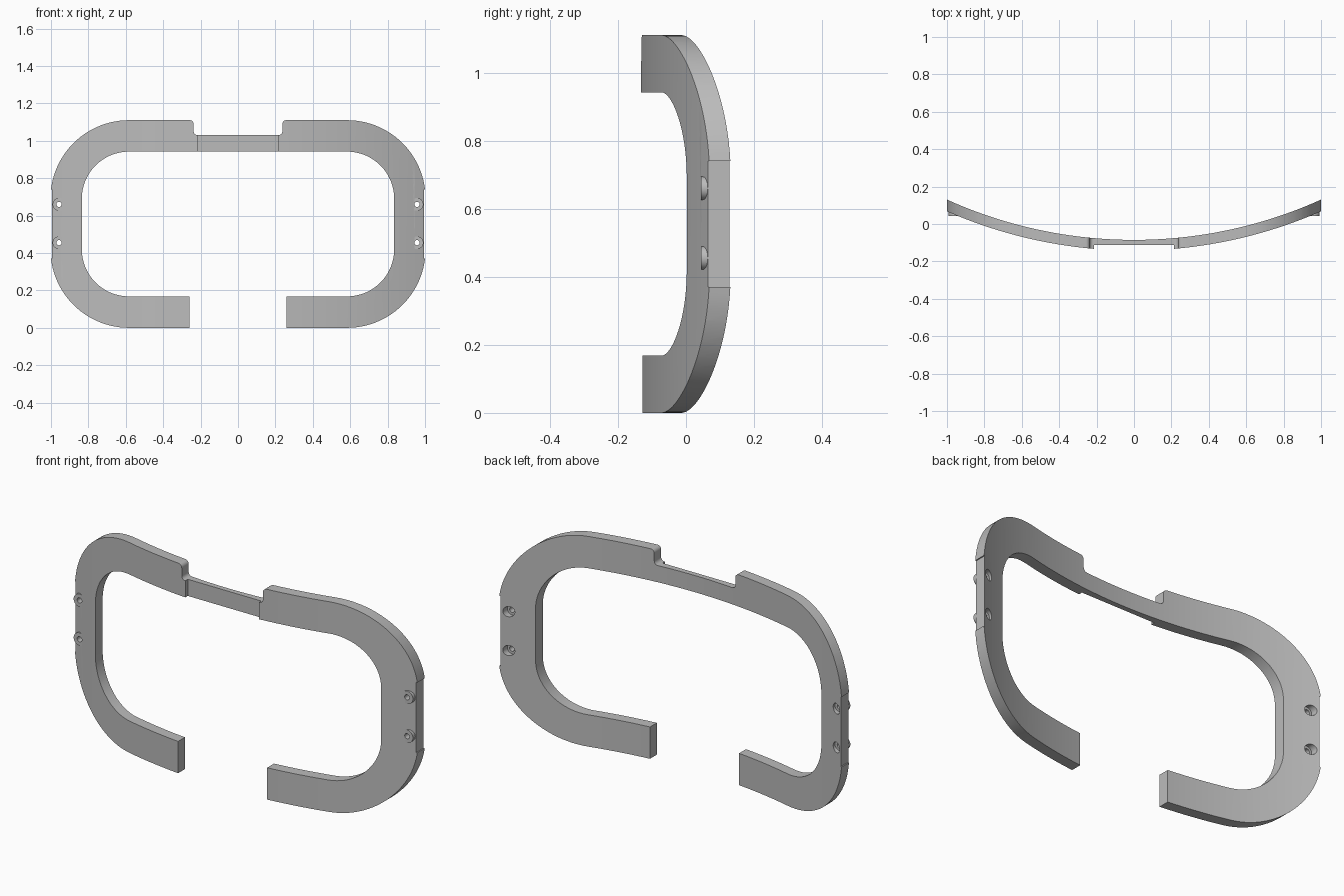
import bpy, bmesh
from math import sin, cos, radians, asin, degrees
from mathutils import Matrix

cube = bpy.data.objects.get("Cube")
if cube:
    bpy.data.objects.remove(cube, do_unlink=True)

grey = bpy.data.materials.new("mid_grey")
grey.use_nodes = True
grey.diffuse_color = (0.5, 0.5, 0.5, 1)
grey.node_tree.nodes["Principled BSDF"].inputs["Base Color"].default_value = (0.5, 0.5, 0.5, 1)


def finish(name, bm):
    bmesh.ops.recalc_face_normals(bm, faces=bm.faces)
    mesh = bpy.data.meshes.new(name)
    bm.to_mesh(mesh)
    bm.free()
    mesh.materials.append(grey)
    obj = bpy.data.objects.new(name, mesh)
    bpy.context.collection.objects.link(obj)
    return obj


def extrude(name, points, offset):
    """Closed 3D outline pushed along an offset."""
    bm = bmesh.new()
    face = bm.faces.new([bm.verts.new(p) for p in points])
    new = bmesh.ops.extrude_face_region(bm, geom=[face])
    verts = [g for g in new["geom"] if isinstance(g, bmesh.types.BMVert)]
    bmesh.ops.translate(bm, verts=verts, vec=offset)
    return finish(name, bm)


def cylinder(name, x, z, radius, y0, y1, sides=32):
    bm = bmesh.new()
    place = Matrix.Translation((x, (y0 + y1) / 2, z)) @ Matrix.Rotation(radians(90), 4, 'X')
    bmesh.ops.create_cone(bm, cap_ends=True, segments=sides, radius1=radius,
                          radius2=radius, depth=y1 - y0, matrix=place)
    return finish(name, bm)


def combine(target, tool, operation):
    tool.hide_render = True
    mod = target.modifiers.new(operation, 'BOOLEAN')
    mod.operation, mod.solver, mod.object = operation, 'EXACT', tool
    bpy.context.view_layer.objects.active = target
    bpy.ops.object.modifier_apply(modifier=mod.name)
    bpy.data.objects.remove(tool, do_unlink=True)


def arc(cx, cz, r, a0, a1, n):
    angles = [radians(a0 + (a1 - a0) * i / n) for i in range(n + 1)]
    return [(cx + r * cos(a), cz + r * sin(a)) for a in angles]


def mirror(points):
    return [(-x, z) for x, z in points]


# Front outline: an open rounded ring with a notched top
CX, LOW, HIGH, R_OUT, R_IN = 0.583, 0.42, 0.69, 0.42, 0.252
flat = degrees(asin(0.05 / R_OUT))
outer = [(0.26, 0)] + arc(CX, LOW, R_OUT, -90, -flat, 24)
outer += [(0.994, LOW - 0.05), (0.994, HIGH + 0.05)]
outer += arc(CX, HIGH, R_OUT, flat, 90, 24)
outer += arc(0.257, 1.09, 0.02, 90, 180, 6) + arc(0.217, 1.05, 0.02, 0, -90, 6)
inner = [(0.26, LOW - R_IN)] + arc(CX, LOW, R_IN, -90, 0, 20) + arc(CX, HIGH, R_IN, 0, 90, 20)
loop = outer + mirror(outer[::-1]) + mirror(inner) + inner[::-1]
frame = extrude("curved_frame", [(x, -0.5, z) for x, z in loop], (0, 1, 0))

# Bowed slab that gives the frame its curve and thickness
CY, R_FRONT, R_BACK = 2.345, 2.487, 2.43
slab = arc(0, CY, R_FRONT, -116, -64, 72) + arc(0, CY, R_BACK, -64, -116, 72)
combine(frame, extrude("slab", [(x, y, -0.2) for x, y in slab], (0, 0, 1.6)), 'INTERSECT')

# Thinner bridge in the middle of the top bar
recess = [(-0.215, -0.4, 0.8), (0.215, -0.4, 0.8), (0.215, -0.112, 0.8), (-0.215, -0.112, 0.8)]
combine(frame, extrude("bridge_recess", recess, (0, 0, 0.5)), 'DIFFERENCE')

# Screw bosses with through holes and wider pockets behind
for side in (-1, 1):
    for z in (0.455, 0.66):
        x = side * 0.957
        combine(frame, cylinder("boss", x, z, 0.034, 0.044, 0.085), 'UNION')
        combine(frame, cylinder("screw_hole", x, z, 0.014, -0.2, 0.3, 20), 'DIFFERENCE')
        combine(frame, cylinder("screw_pocket", x, z, 0.027, 0.085, 0.3), 'DIFFERENCE')

bpy.ops.object.select_all(action='DESELECT')
frame.select_set(True)
bpy.context.view_layer.objects.active = frame
bpy.ops.object.shade_smooth_by_angle(angle=radians(25))
